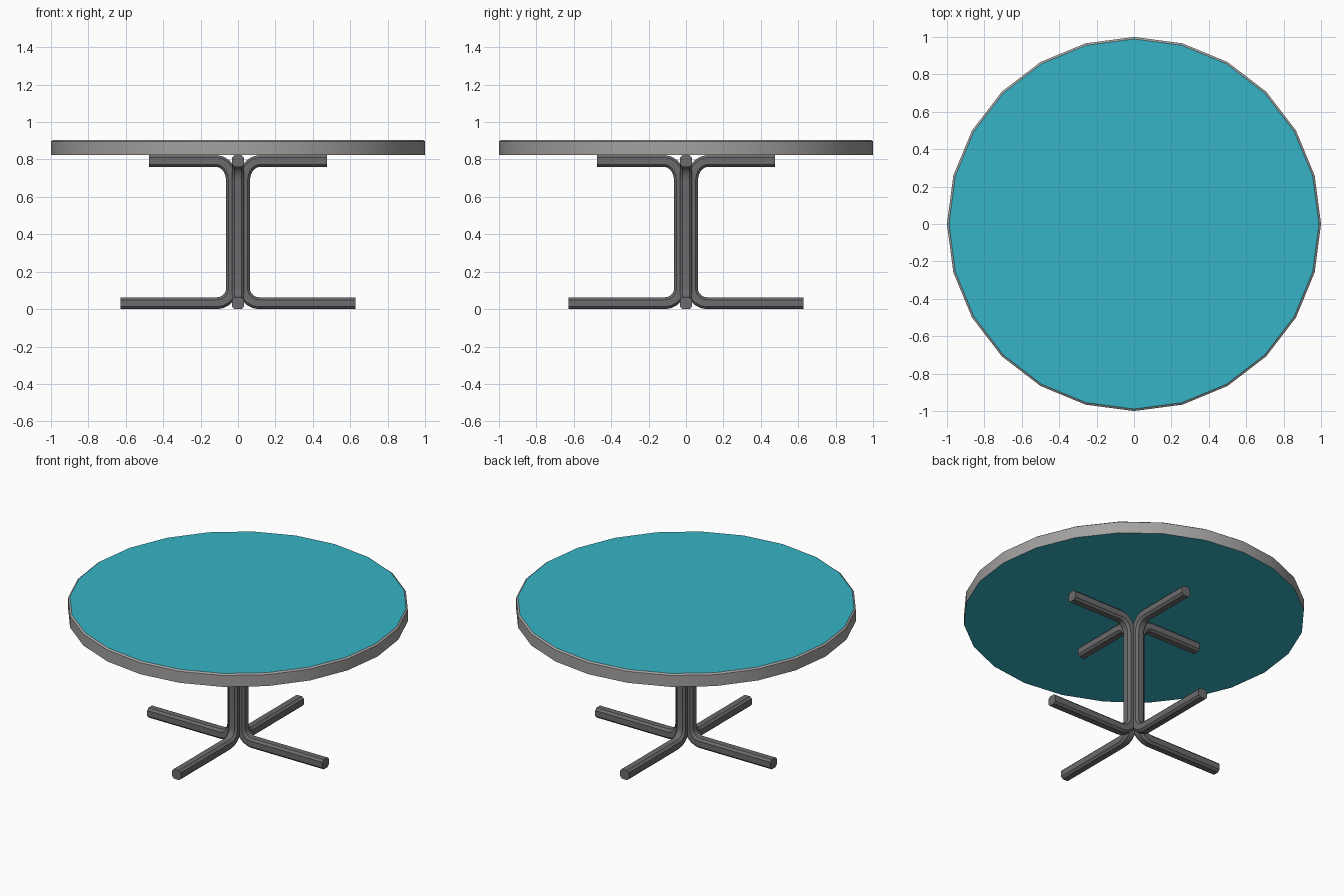
import bpy, bmesh, math
from mathutils import Vector, Matrix

if "Cube" in bpy.data.objects:
    bpy.data.objects.remove(bpy.data.objects["Cube"])


def material(name, rgb):
    m = bpy.data.materials.new(name)
    m.diffuse_color = (*rgb, 1.0)
    m.use_nodes = True
    m.node_tree.nodes["Principled BSDF"].inputs["Base Color"].default_value = m.diffuse_color
    return m


TEAL = material("teal_top", (0.037, 0.45, 0.56))
RIM = material("grey_rim", (0.37, 0.36, 0.355))
METAL = material("dark_grey_metal", (0.15, 0.15, 0.157))


def finish(name, bm, mats):
    bmesh.ops.recalc_face_normals(bm, faces=bm.faces)
    for f in bm.faces:
        f.smooth = True
    me = bpy.data.meshes.new(name)
    bm.to_mesh(me)
    bm.free()
    for m in mats:
        me.materials.append(m)
    me.set_sharp_from_angle(angle=math.radians(30))
    ob = bpy.data.objects.new(name, me)
    bpy.context.collection.objects.link(ob)
    return ob


def loft(bm, rings):
    """Skin a list of vertex rings and cap both ends."""
    rings = [[bm.verts.new(p) for p in r] for r in rings]
    n = len(rings[0])
    for a, b in zip(rings, rings[1:]):
        for i in range(n):
            j = (i + 1) % n
            bm.faces.new((a[i], a[j], b[j], b[i]))
    bm.faces.new(rings[0])
    bm.faces.new(rings[-1])


# Tabletop: 24-sided disc, thin chamfer at the upper edge, teal top and underside
bm = bmesh.new()
loft(bm, [[(r * math.cos(math.tau * i / 24), r * math.sin(math.tau * i / 24), z)
           for i in range(24)]
          for r, z in ((1.0, 0.823), (1.0, 0.897), (0.989, 0.905))])
bm.normal_update()
for f in bm.faces:
    f.material_index = 0 if abs(f.normal.z) > 0.95 else 1
finish("tabletop", bm, [TEAL, RIM])

# Leg path in the xz plane: foot, lower bend, upright, upper bend, top support
FOOT_Z, SUPPORT_Z, UPRIGHT_X, STEPS = 0.0315, 0.792, 0.032, 5
path = [(0.628, FOOT_Z)]
for i in range(STEPS + 1):
    t = math.pi / 2 * i / STEPS
    path.append((UPRIGHT_X + 0.08 * (1 - math.sin(t)),
                 FOOT_Z + 0.08 * (1 - math.cos(t))))
for i in range(STEPS + 1):
    t = math.pi / 2 * i / STEPS
    path.append((UPRIGHT_X + 0.085 * (1 - math.cos(t)),
                 SUPPORT_Z - 0.105 * (1 - math.sin(t))))
path.append((0.475, SUPPORT_Z))
path = [Vector((x, 0, z)) for x, z in path]

# Bar cross-section: square with chamfered corners
H, C = 0.0315, 0.0185
section = [(H, C), (C, H), (-C, H), (-H, C), (-H, -C), (-C, -H), (C, -H), (H, -C)]
side = Vector((0, 1, 0))

for k, name in enumerate(("right_leg", "back_leg", "left_leg", "front_leg")):
    rings = []
    turn = Matrix.Rotation(math.pi / 2 * k, 3, 'Z')
    for i, p in enumerate(path):
        d_in = (p - path[max(i - 1, 0)]).normalized()
        d_out = (path[min(i + 1, len(path) - 1)] - p).normalized()
        normal = (d_in + d_out).normalized().cross(side)
        rings.append([turn @ (p + side * a + normal * b) for a, b in section])
    bm = bmesh.new()
    loft(bm, rings)
    finish(name, bm, [METAL])
